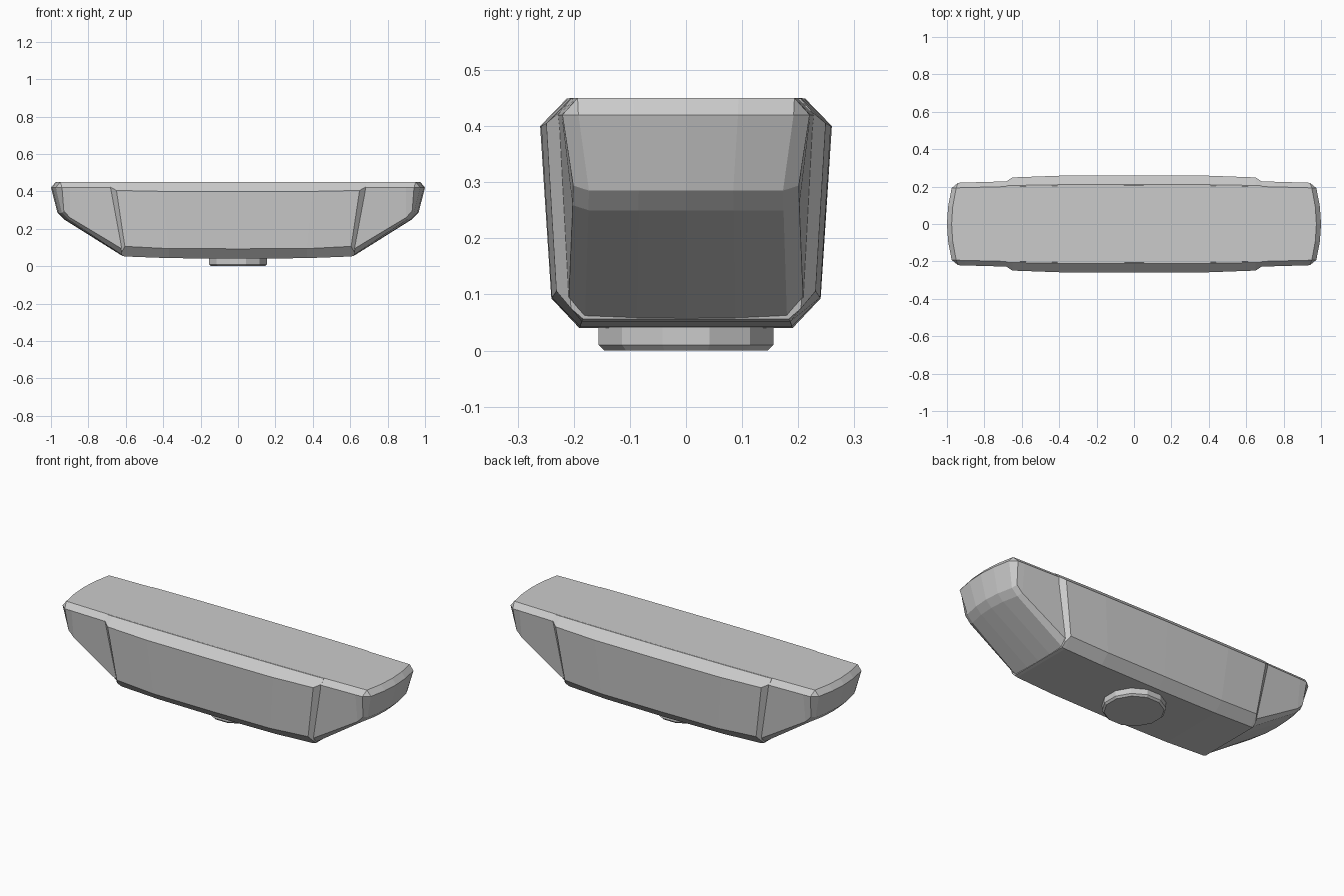
import bpy, bmesh, math

if "Cube" in bpy.data.objects:
    bpy.data.objects.remove(bpy.data.objects["Cube"])

def make_object(name, rings, cap=True):
    """Skin closed rings of equal length into a flat-shaded solid."""
    bm = bmesh.new()
    vs = [[bm.verts.new(p) for p in r] for r in rings]
    n = len(vs[0])
    for a, b in zip(vs, vs[1:]):
        for i in range(n):
            bm.faces.new((a[i], a[(i + 1) % n], b[(i + 1) % n], b[i]))
    if cap == "strips":
        # first and last ring closed by quads between top row and bottom row
        for r in (vs[0], vs[-1]):
            m = (n - 2) // 2
            top = r[:m]
            bot = r[m + 1:n - 1][::-1]
            for i in range(m - 1):
                bm.faces.new((top[i], top[i + 1], bot[i + 1], bot[i]))
    else:
        bm.faces.new(vs[0])
        bm.faces.new(vs[-1])
    bmesh.ops.remove_doubles(bm, verts=bm.verts, dist=0.0005)
    bmesh.ops.recalc_face_normals(bm, faces=bm.faces)
    me = bpy.data.meshes.new(name)
    bm.to_mesh(me)
    bm.free()
    ob = bpy.data.objects.new(name, me)
    bpy.context.collection.objects.link(ob)
    return ob

def bow(x):
    return 1 - 0.07 * x * x

# Full-length inner body: rings are side profiles stacked across the width.
# Columns: top x, bottom x, bottom z
COLS = [(0, 0, .045), (.4, .4, .048), (.66, .62, .056), (.93, .93, .25), (.975, .965, .285)]
both = [(-a, -b, c) for a, b, c in COLS[:0:-1]] + COLS

def core_ring(side, y_top, y_bot, bulge, outer):
    def pull(x):
        return x * (1 - (1 - bulge) * min(1, (abs(x) / .9) ** 2))
    tip = .975 if outer else 1.0
    zt = .42 if outer else .45
    lift = .03 if outer else 0
    def bottom(x, z):
        return (pull(x), side * y_bot * bow(x), z + lift * (.3 if abs(x) > .9 else 1))
    top = [(pull(a), side * y_top * bow(a), zt) for a, b, c in both]
    low = [bottom(b, c) for a, b, c in both]
    def end(s):
        y = y_top if outer else (y_top * .93 + y_bot * .07)
        return (pull(tip * s), side * y * bow(.975), .42)
    return top + [end(1)] + low[::-1] + [end(-1)]

half = [(.1, .09, .994, False), (.207, .185, .975, False), (.236, .215, .965, True)]
rings = [core_ring(-1, *h) for h in half[::-1]]
rings += [core_ring(1, 0, 0, 1.0, False)]
rings += [core_ring(1, *h) for h in half]
make_object("inner_body", rings, "strips")

# Wider centre shell with chamfered shoulders and stepped ends.
# Stations: top x, bottom x, top half width, shoulder (y, z), low (y, z), bottom (y, z)
STATIONS = [
    (0, 0, .212, (.260, .40), (.240, .093), (.190, .040)),
    (.4, .37, .210, (.258, .40), (.239, .094), (.189, .043)),
    (.65, .605, .206, (.249, .405), (.231, .106), (.186, .052)),
    (.685, .622, .204, (.226, .424), (.205, .075), (.183, .056)),
]

def shell_ring(s, st):
    xt, xb, yt, sh, lo, bo = st
    right = [(s * xt, yt, .4495), (s * xt, *sh), (s * xb, *lo), (s * xb, *bo)]
    return right + [(x, -y, z) for x, y, z in right[::-1]]

make_object("centre_shell",
            [shell_ring(-1, s) for s in STATIONS[:0:-1]] + [shell_ring(1, s) for s in STATIONS])

# Round foot with a bevelled lower rim
def circle(r, z, n=12):
    return [(r * math.cos(math.tau * (i + .5) / n), r * math.sin(math.tau * (i + .5) / n), z)
            for i in range(n)]

make_object("foot", [circle(.151, 0), circle(.161, .01), circle(.161, .06)])
